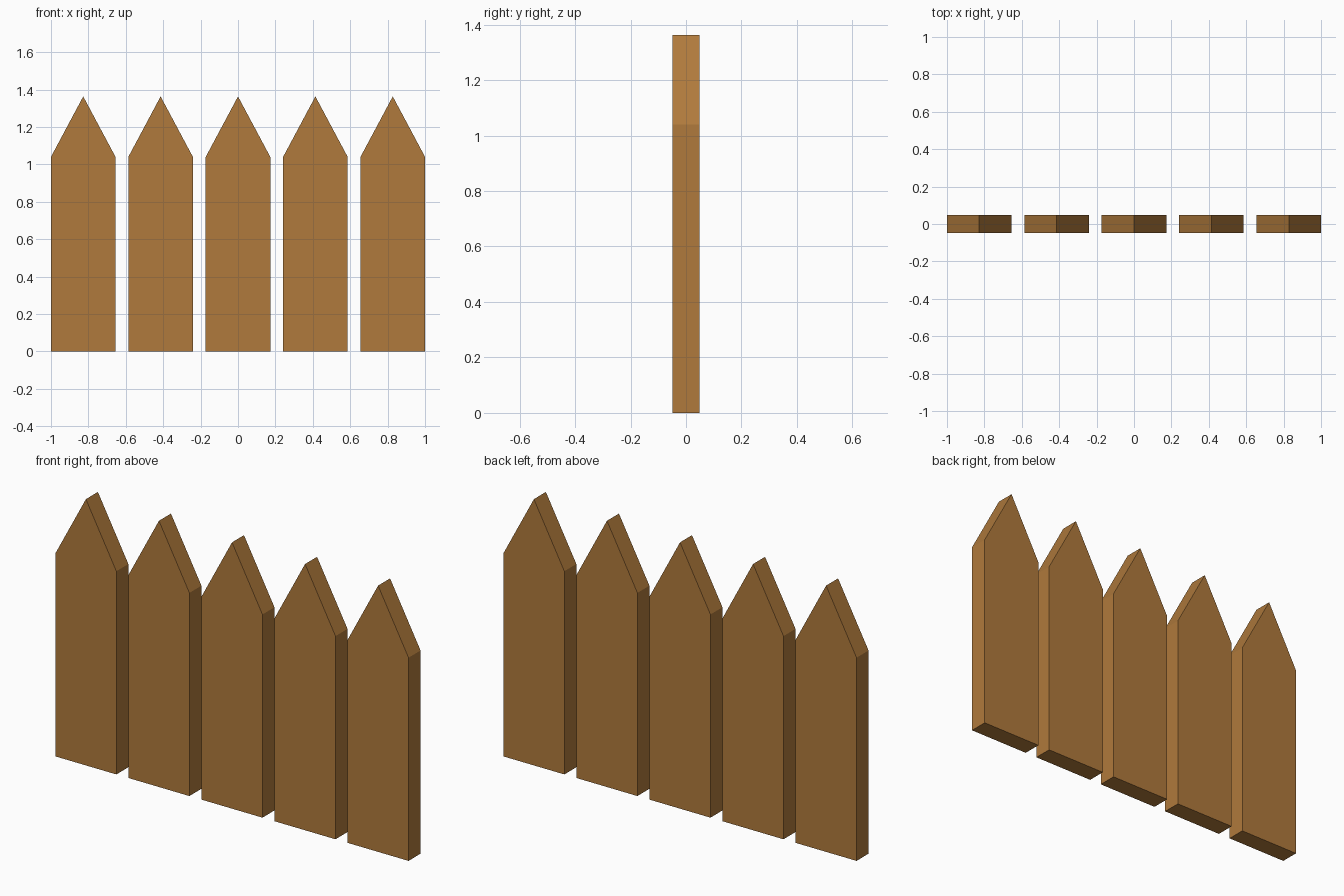
import bpy
import bmesh

if "Cube" in bpy.data.objects:
    bpy.data.objects.remove(bpy.data.objects["Cube"])

COUNT = 5
WIDTH = 0.345
SPACING = (2.0 - WIDTH) / (COUNT - 1)
HALF_DEPTH = 0.0485
SHOULDER, TIP = 1.04, 1.363

wood = bpy.data.materials.new("brown_wood")
wood.diffuse_color = (0.434, 0.195, 0.045, 1.0)
wood.use_nodes = True
wood.node_tree.nodes["Principled BSDF"].inputs["Base Color"].default_value = wood.diffuse_color


def make_picket(name, x):
    """Pointed board: a five-sided profile extruded along y."""
    h = WIDTH / 2
    profile = [(-h, 0), (h, 0), (h, SHOULDER), (0, TIP), (-h, SHOULDER)]
    bm = bmesh.new()
    front = bm.faces.new([bm.verts.new((px, -HALF_DEPTH, pz)) for px, pz in profile])
    result = bmesh.ops.extrude_face_region(bm, geom=[front], use_keep_orig=True)
    moved = [g for g in result["geom"] if isinstance(g, bmesh.types.BMVert)]
    bmesh.ops.translate(bm, verts=moved, vec=(0, 2 * HALF_DEPTH, 0))
    bmesh.ops.recalc_face_normals(bm, faces=bm.faces[:])
    mesh = bpy.data.meshes.new(name)
    bm.to_mesh(mesh)
    bm.free()
    mesh.materials.append(wood)
    obj = bpy.data.objects.new(name, mesh)
    obj.location.x = x
    bpy.context.collection.objects.link(obj)


# Row of evenly spaced fence pickets
for i in range(COUNT):
    make_picket(f"picket_{i + 1}", (i - (COUNT - 1) / 2) * SPACING)
